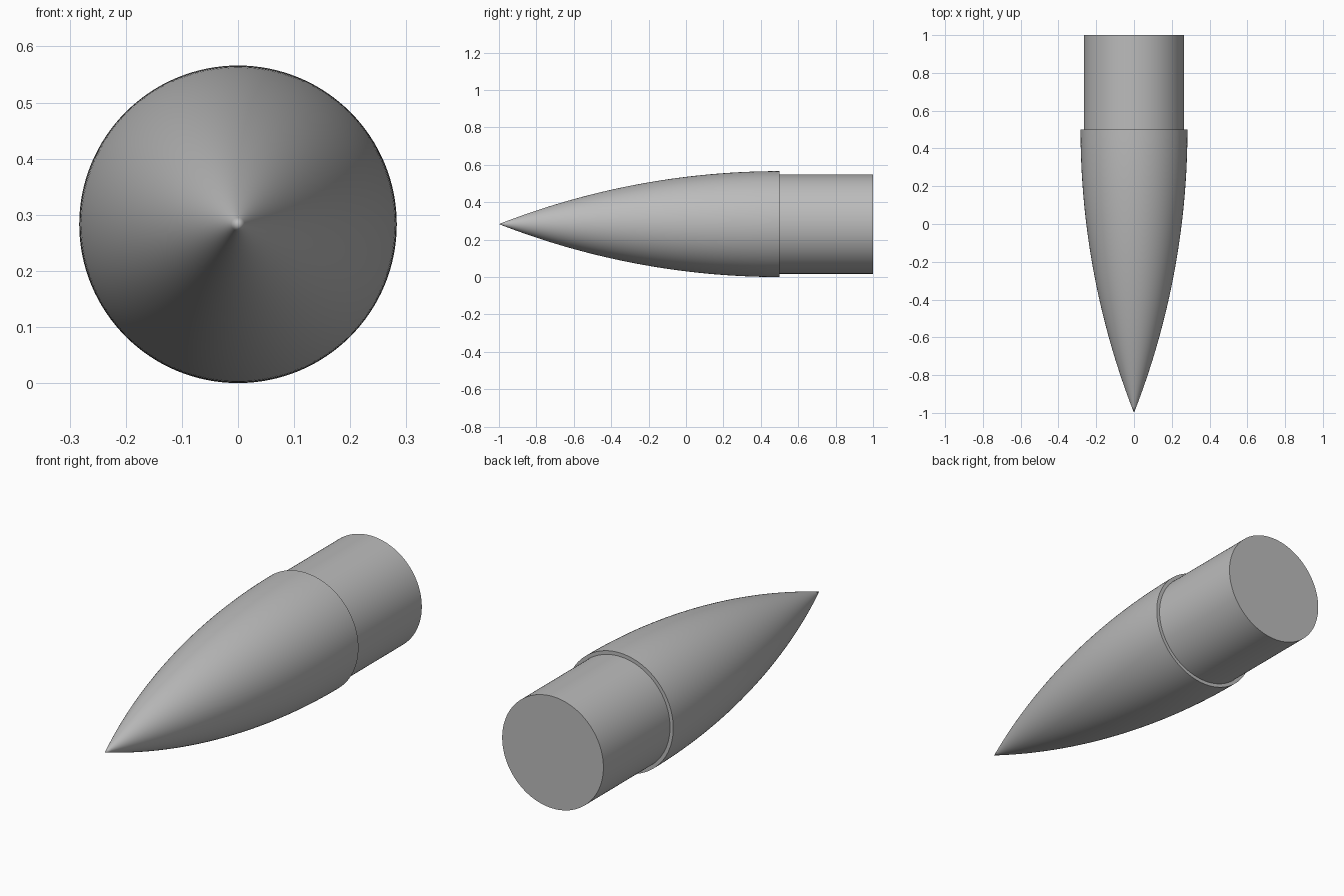
import bpy, bmesh, math

if "Cube" in bpy.data.objects:
    bpy.data.objects.remove(bpy.data.objects["Cube"])

SEGMENTS = 128
CENTRE_Z = 0.283
NOSE_R, BODY_R = 0.283, 0.266
TIP_Y, STEP_Y, END_Y = -1.0, 0.5, 1.0

grey = bpy.data.materials.new("plain grey")
grey.diffuse_color = (0.5, 0.5, 0.5, 1)
grey.use_nodes = True
grey.node_tree.nodes["Principled BSDF"].inputs["Base Color"].default_value = grey.diffuse_color


def lathe(name, profile):
    """Revolve (y, radius) points around the long axis."""
    bm = bmesh.new()
    rings = []
    for y, r in profile:
        count = SEGMENTS if r > 0 else 1
        rings.append([bm.verts.new((r * math.cos(2 * math.pi * i / SEGMENTS), y,
                                    CENTRE_Z + r * math.sin(2 * math.pi * i / SEGMENTS)))
                      for i in range(count)])
    for a, b in zip(rings, rings[1:]):
        for i in range(SEGMENTS):
            j = (i + 1) % SEGMENTS
            if len(a) == 1:
                bm.faces.new((a[0], b[i], b[j]))
            elif len(b) == 1:
                bm.faces.new((a[i], b[0], a[j]))
            else:
                bm.faces.new((a[i], b[i], b[j], a[j]))
    bmesh.ops.recalc_face_normals(bm, faces=bm.faces)
    mesh = bpy.data.meshes.new(name)
    bm.to_mesh(mesh)
    bm.free()
    mesh.materials.append(grey)
    obj = bpy.data.objects.new(name, mesh)
    bpy.context.collection.objects.link(obj)
    bpy.ops.object.select_all(action='DESELECT')
    obj.select_set(True)
    bpy.context.view_layer.objects.active = obj
    bpy.ops.object.shade_smooth_by_angle(angle=math.radians(30))
    return obj


# Nose: tangent ogive with a flat back
length = STEP_Y - TIP_Y
rho = (NOSE_R ** 2 + length ** 2) / (2 * NOSE_R)
ogive = [(TIP_Y, 0)]
for k in range(1, 49):
    y = TIP_Y + length * k / 48
    ogive.append((y, math.sqrt(rho ** 2 - (STEP_Y - y) ** 2) + NOSE_R - rho))
lathe("ogive_nose", ogive + [(STEP_Y, 0)])

# Rear body: slightly narrower closed cylinder
lathe("rear_body", [(STEP_Y, 0), (STEP_Y, BODY_R), (END_Y, BODY_R), (END_Y, 0)])
